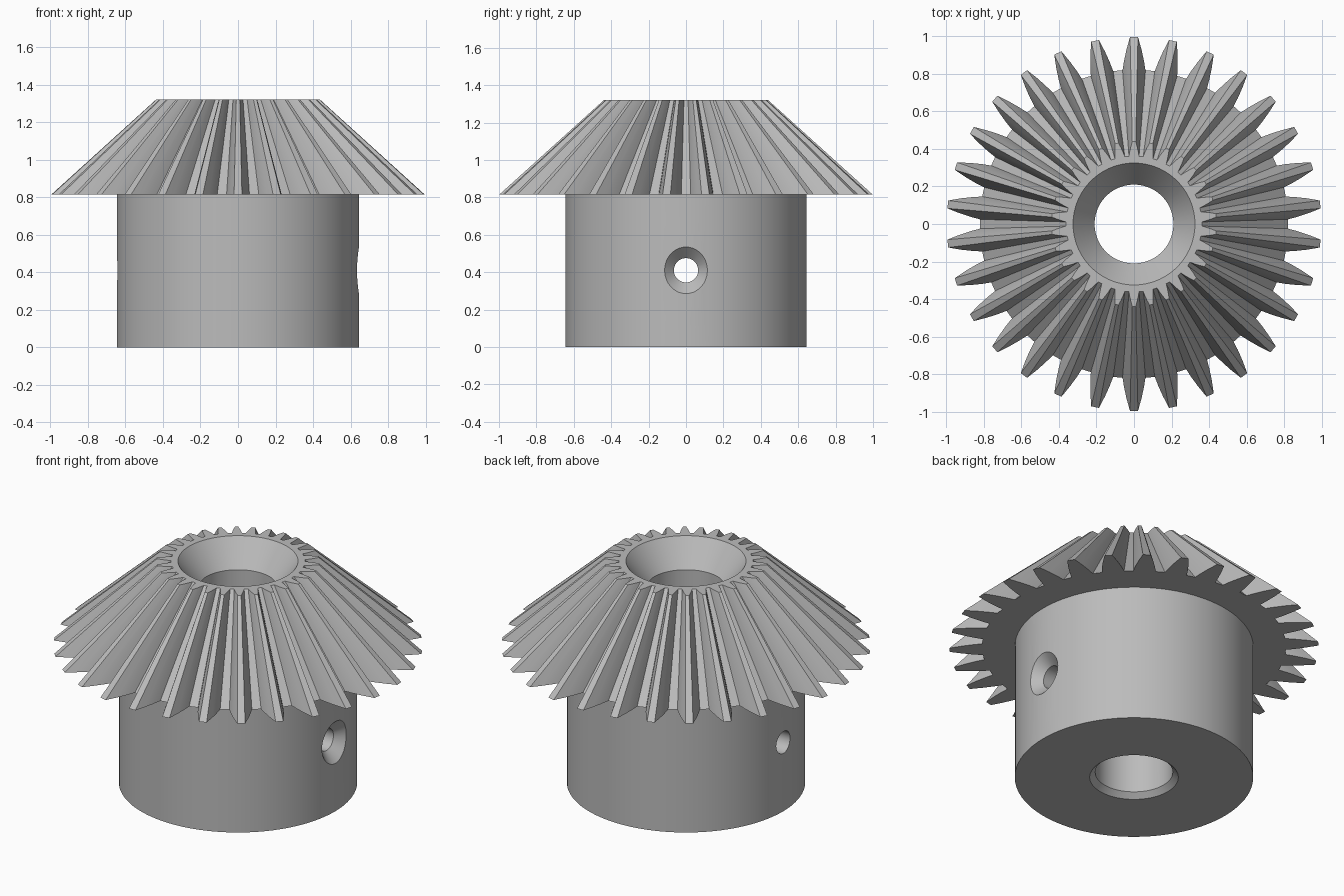
import bpy, bmesh
from math import sin, cos, pi, radians
from mathutils import Matrix

cube = bpy.data.objects.get("Cube")
if cube:
    bpy.data.objects.remove(cube, do_unlink=True)

TEETH = 30
CROWN_Z, TOP_Z = 0.815, 1.32
TOP_SCALE = 0.44
HUB_R, HOLE_Z = 0.645, 0.41

steel = bpy.data.materials.new("steel grey")
steel.use_nodes = True
GREY = (0.5, 0.5, 0.5, 1)
steel.diffuse_color = GREY
steel.node_tree.nodes["Principled BSDF"].inputs["Base Color"].default_value = GREY


def loft(name, rings):
    """Closed solid through equal-length rings of points."""
    bm = bmesh.new()
    loops = [[bm.verts.new(p) for p in ring] for ring in rings]
    n = len(loops[0])
    for a, b in zip(loops, loops[1:]):
        for i in range(n):
            j = (i + 1) % n
            bm.faces.new((a[i], a[j], b[j], b[i]))
    bm.faces.new(loops[0][::-1])
    bm.faces.new(loops[-1])
    bmesh.ops.recalc_face_normals(bm, faces=bm.faces)
    mesh = bpy.data.meshes.new(name)
    bm.to_mesh(mesh)
    bm.free()
    mesh.materials.append(steel)
    obj = bpy.data.objects.new(name, mesh)
    bpy.context.collection.objects.link(obj)
    return obj


def turned(name, profile, sides):
    """Solid of revolution from (radius, height) pairs."""
    angles = [2 * pi * i / sides for i in range(sides)]
    return loft(name, [[(r * cos(a), r * sin(a), z) for a in angles] for r, z in profile])


def combine(target, tool, operation):
    mod = target.modifiers.new(operation.lower(), 'BOOLEAN')
    mod.operation, mod.solver, mod.object = operation, 'EXACT', tool
    bpy.context.view_layer.objects.active = target
    bpy.ops.object.modifier_apply(modifier=mod.name)
    bpy.data.objects.remove(tool, do_unlink=True)


# Tooth flank as (radius, half width), mirrored for the other side
flank = [(0.82, 0.061), (0.87, 0.053), (0.93, 0.04), (0.998, 0.021)]
tooth = [(r, -w) for r, w in flank] + [(r, w) for r, w in reversed(flank)]
outline = []
for i in range(TEETH):
    a = pi / 2 + 2 * pi * i / TEETH
    outline += [(r * cos(a) - w * sin(a), r * sin(a) + w * cos(a)) for r, w in tooth]

# Toothed crown tapering to the top, joined to the round hub
gear = loft("bevel_gear", [[(x * s, y * s, z) for x, y in outline]
                           for s, z in ((1, CROWN_Z), (TOP_SCALE, TOP_Z))])
combine(gear, turned("hub", [(HUB_R, 0), (HUB_R, 0.9)], 96), 'UNION')

# Central bore: chamfered at the bottom, wide countersink at the top
bore = turned("bore_cutter", [(0.27, -0.03), (0.21, 0.03), (0.21, 1.17),
                              (0.325, TOP_Z), (0.363, TOP_Z + 0.05)], 72)
combine(gear, bore, 'DIFFERENCE')

# Cross hole through both walls, countersunk on the +x side
screw = turned("screw_hole_cutter", [(0.065, -0.8), (0.065, 0.585),
                                     (0.115, 0.635), (0.165, 0.685)], 40)
screw.data.transform(Matrix.Translation((0, 0, HOLE_Z)) @ Matrix.Rotation(pi / 2, 4, 'Y'))
combine(gear, screw, 'DIFFERENCE')

bpy.ops.object.select_all(action='DESELECT')
gear.select_set(True)
bpy.context.view_layer.objects.active = gear
bpy.ops.object.shade_smooth_by_angle(angle=radians(20))
